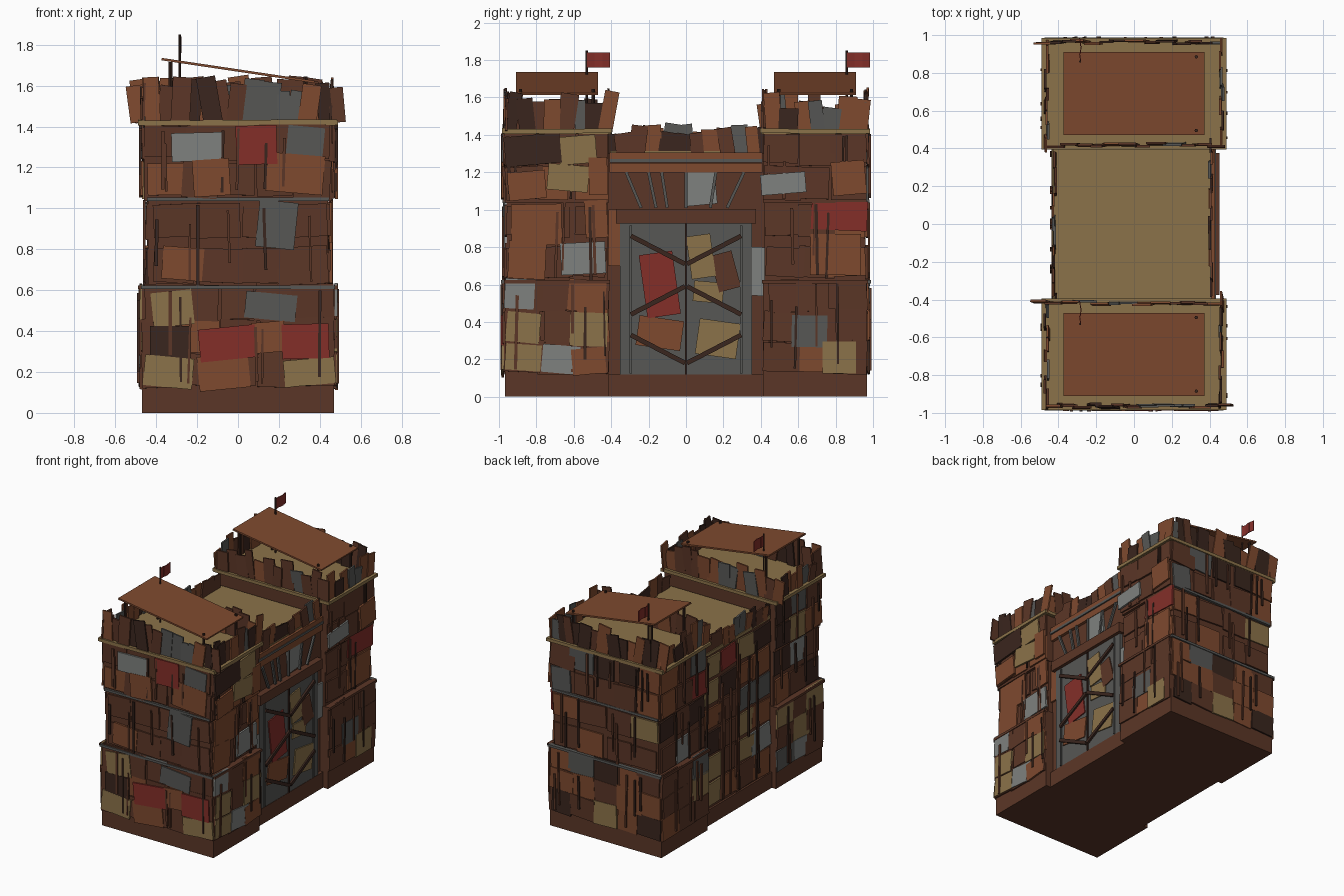
import bpy, bmesh, random
from math import radians, atan2, hypot
from mathutils import Matrix, Vector

if "Cube" in bpy.data.objects:
    bpy.data.objects.remove(bpy.data.objects["Cube"])

random.seed(7)
rnd = random.uniform
Z = Vector((0, 0, 1))
COLORS = {
    "brown": (0.105, 0.037, 0.02), "rust": (0.21, 0.068, 0.028), "tan": (0.26, 0.17, 0.067),
    "red": (0.23, 0.028, 0.022), "grey": (0.095, 0.095, 0.09), "pale": (0.21, 0.22, 0.21),
    "dark": (0.042, 0.019, 0.013)}
MATS = {}
for key, c in COLORS.items():
    MATS[key] = bpy.data.materials.new(key)
    MATS[key].diffuse_color = (*c, 1)


def solid(name, matrix, size, color):
    bm = bmesh.new()
    bmesh.ops.create_cube(bm, size=1, matrix=Matrix.Diagonal((*size, 1)))
    me = bpy.data.meshes.new(name)
    bm.to_mesh(me)
    bm.free()
    me.materials.append(MATS[color])
    ob = bpy.data.objects.new(name, me)
    ob.matrix_world = matrix
    bpy.context.collection.objects.link(ob)


def box(name, lo, hi, color):
    lo, hi = Vector(lo), Vector(hi)
    solid(name, Matrix.Translation((lo + hi) / 2), hi - lo, color)


def plate(name, face, u, z, w, h, t, color, ang=0, tilt=0, out=0):
    """Flat board on a vertical face; face = (origin, outward normal)."""
    origin, n = Vector(face[0]), Vector(face[1])
    U = Z.cross(n)
    m = Matrix((U, Z, n)).transposed().to_4x4()
    m.translation = origin + U * u + Z * z + n * out
    m = m @ Matrix.Rotation(radians(ang), 4, 'Z') @ Matrix.Rotation(radians(tilt), 4, 'X')
    solid(name, m, (w, h, t), color)


def bar(name, face, a, b, w, t, color, out=0):
    d = (b[0] - a[0], b[1] - a[1])
    plate(name, face, (a[0] + b[0]) / 2, (a[1] + b[1]) / 2, hypot(*d), w, t, color,
          atan2(d[1], d[0]) * 57.2958, 0, out)


def rod(name, x, y, z0, z1, r, color):
    bm = bmesh.new()
    bmesh.ops.create_cone(bm, cap_ends=True, segments=8, radius1=r, radius2=r, depth=z1 - z0)
    me = bpy.data.meshes.new(name)
    bm.to_mesh(me)
    bm.free()
    me.materials.append(MATS[color])
    ob = bpy.data.objects.new(name, me)
    ob.location = (x, y, (z0 + z1) / 2)
    bpy.context.collection.objects.link(ob)


MIX = ["brown"] * 7 + ["rust"] * 6 + ["dark"] * 3 + ["tan", "tan", "red", "grey", "pale", "grey"]


def random_panels(face, half, z0, z1, mix=MIX):
    """Rows of overlapping scrap sheets."""
    rows = max(1, round((z1 - z0) / 0.18))
    for r in range(rows):
        z = z0 + (r + 0.5) * (z1 - z0) / rows
        n = max(2, round(half * 2 / 0.2))
        for i in range(n):
            u = -half + (i + 0.5) * 2 * half / n
            w = 2 * half / n * rnd(0.85, 1.15)
            u = max(-half + w / 2, min(half - w / 2, u + rnd(-0.02, 0.02)))
            plate("scrap_panel", face, u, z, w, rnd(0.15, 0.19), 0.012,
                  random.choice(mix), rnd(-4, 4), rnd(-2, 2), rnd(0.003, 0.009))


def battens(face, half, z0, z1, n):
    for _ in range(n):
        h = (z1 - z0) * rnd(0.5, 0.92)
        plate("batten", face, rnd(-half, half) * 0.94, rnd(z0 + h / 2, z1 - h / 2), rnd(0.01, 0.017), h,
              0.012, random.choice(["brown", "dark"]), rnd(-2, 2), 0, 0.018)


def parapet(face, half, z0, hmin, hmax):
    """Uneven row of leaning planks."""
    u = -half
    while u < half:
        w, h = rnd(0.06, 0.105), rnd(hmin, hmax)
        plate("parapet_plank", face, u + w / 2, z0 + h / 2 - 0.01, w, h, 0.012,
              random.choice(["rust", "rust", "brown", "brown", "grey", "dark"]),
              rnd(-11, 11), rnd(-3, 3), rnd(-0.008, 0.01))
        u += w * 0.88


def patches(face, table):
    for i, (u, z, w, h, c) in enumerate(table):
        plate("patch", face, u, z, w, h, 0.014, c, rnd(-6, 6), 0, 0.011 + 0.001 * (i % 4))


# towers: three tiers, deck, parapet, lean-to roof, flag
TIERS = [(0.0, 0.62, 0.47, 0.278), (0.6, 1.05, 0.44, 0.27), (1.04, 1.42, 0.46, 0.275)]
PLAIN = ["brown"] * 6 + ["rust"]
for cy, flag_y in ((-0.69, -0.53), (0.69, 0.86)):
    for k, (z0, z1, hx, hy) in enumerate(TIERS):
        box("tower_tier", (-hx, cy - hy, z0), (hx, cy + hy, z1), "brown")
        faces = [((0, cy - hy, 0), (0, -1, 0), hx), ((hx, cy, 0), (1, 0, 0), hy),
                 ((0, cy + hy, 0), (0, 1, 0), hx), ((-hx, cy, 0), (-1, 0, 0), hy)]
        for j, (o, n, half) in enumerate(faces):
            if n[1] * cy < 0:
                continue
            shown = j == 1 or (j == 0 and cy < 0)
            zb = max(z0 + 0.01, 0.13)
            random_panels((o, n), half, zb, z1, PLAIN if shown else MIX)
            battens((o, n), half, zb, z1, 6 if half > 0.4 else 4)
            if k < 2:
                plate("tier_ledge", (o, n), 0, z1 - 0.005, half * 2 + 0.01, 0.018, 0.03,
                      "grey" if j in (0, 2) else "brown", 0, 0, 0.005)
    box("tower_deck", (-0.475, cy - 0.288, 1.405), (0.475, cy + 0.288, 1.43), "tan")
    for s in (-1, 1):
        plate("deck_trim", ((0, cy + s * 0.285, 0), (0, s, 0)), 0, 1.42, 0.97, 0.024, 0.02, "tan", rnd(-.5, .5))
        plate("deck_trim", ((s * 0.48, cy, 0), (s, 0, 0)), 0, 1.42, 0.59, 0.024, 0.02, "tan", rnd(-.5, .5))
        parapet(((0, cy + s * 0.272, 0), (0, s, 0)), 0.46, 1.43, 0.15, 0.23)
        parapet(((s * 0.462, cy, 0), (s, 0, 0)), 0.27, 1.43, 0.12, 0.22)
        rod("roof_post", 0.33, cy + s * 0.195, 1.42, 1.645, 0.009, "dark")
        rod("roof_post", -0.33, cy + s * 0.195, 1.42, 1.715, 0.009, "dark")
    solid("lean_to_roof", Matrix.Translation((0, cy, 1.674)) @ Matrix.Rotation(0.148, 4, 'Y'),
          (0.755, 0.44, 0.012), "rust")
    rod("flag_pole", -0.285, flag_y, 1.42, 1.85, 0.006, "dark")
    for i in range(3):
        solid("flag", Matrix.Translation((-0.285 + 0.003 * (i % 2), flag_y + 0.021 + i * 0.041, 1.8))
              @ Matrix.Rotation((-1) ** i * 0.15, 4, 'Z'), (0.005, 0.043, 0.08), "red")

# scrap sheets on the front of the near tower
patches(((0, -0.968, 0), (0, -1, 0)), [
    (-.32, .51, .2, .17, "tan"), (-.33, .34, .2, .17, "dark"), (-.34, .2, .24, .15, "tan"),
    (-.05, .34, .28, .16, "red"), (-.07, .2, .25, .17, "rust"), (.16, .52, .25, .13, "grey"),
    (.15, .37, .16, .15, "rust"), (.33, .35, .23, .17, "red"), (.35, .2, .25, .13, "tan"),
    (-.2, 1.3, .25, .14, "pale"), (.09, 1.31, .2, .19, "red"), (-.13, 1.15, .18, .18, "rust"),
    (.33, 1.33, .18, .14, "grey"), (.28, 1.17, .28, .19, "rust")])
patches(((0, -0.96, 0), (0, -1, 0)), [(-.27, .73, .2, .16, "rust"), (.19, .92, .19, .23, "grey")])
# scrap sheets on the gate side of both towers
patches(((0.468, 0, 0), (1, 0, 0)), [
    (-.89, .55, .16, .16, "pale"), (-.87, .37, .18, .16, "tan"), (-.53, .54, .2, .17, "rust"),
    (-.52, .36, .2, .18, "tan"), (-.87, .21, .19, .14, "tan"), (-.67, .2, .2, .15, "pale"),
    (-.52, .19, .18, .14, "rust"), (-.82, 1.32, .3, .16, "dark"), (-.58, 1.32, .2, .15, "tan"),
    (-.63, 1.17, .22, .14, "tan"), (-.47, 1.18, .1, .2, "rust"), (-.85, 1.13, .2, .15, "rust"),
    (.66, .35, .19, .17, "grey"), (.82, .21, .18, .17, "tan"), (.52, 1.14, .24, .11, "pale"),
    (.87, 1.17, .18, .18, "rust")])
patches(((0.442, 0, 0), (1, 0, 0)), [
    (-.8, .92, .27, .22, "rust"), (-.85, .73, .2, .2, "rust"), (-.55, .74, .24, .17, "pale"),
    (-.48, .95, .12, .2, "rust"), (.82, .97, .3, .16, "red"), (.8, .76, .27, .22, "rust")])

# curtain wall between the towers
box("wall_core", (-0.42, -0.42, 0), (0.405, 0.42, 1.3), "brown")
box("wall_deck", (-0.43, -0.405, 1.29), (0.41, 0.405, 1.315), "tan")
box("wall_base", (-0.435, -0.42, 0), (0.43, 0.42, 0.12), "brown")
rear, gate = ((-0.42, 0, 0), (-1, 0, 0)), ((0.405, 0, 0), (1, 0, 0))
random_panels(rear, 0.4, 0.13, 1.29)
battens(rear, 0.4, 0.13, 1.29, 10)
parapet(rear, 0.38, 1.31, 0.09, 0.16)
parapet(gate, 0.38, 1.31, 0.09, 0.16)
patches(gate, [(.38, .67, .1, .26, "pale"), (.08, 1.12, .16, .19, "pale"), (-.38, .85, .07, .3, "rust")])

# beams over the gate and fanned bars
plate("top_beam", gate, 0, 1.285, 0.82, 0.04, 0.03, "rust", 0, 0, 0.01)
plate("grey_rail", gate, 0, 1.262, 0.82, 0.018, 0.035, "grey", 0, 0, 0.012)
plate("lower_beam", gate, 0, 1.225, 0.82, 0.05, 0.025, "rust", 0, 0, 0.01)
plate("lintel", gate, 0, 0.965, 0.75, 0.075, 0.05, "brown", 0, 0, 0.022)
for a, b in ((-.24, -.32), (-.16, -.2), (-.1, -.13), (0, 0), (.13, .16), (.22, .31)):
    bar("fan_bar", gate, (a, 1.01), (b, 1.2), 0.016, 0.016, "grey", 0.022)

# double gate with patches and zigzag braces
for s in (-1, 1):
    plate("gate_leaf", gate, s * 0.178, 0.525, 0.35, 0.81, 0.025, "grey", 0, 0, 0.01)
    plate("gate_strap", gate, s * 0.295, 0.52, 0.012, 0.79, 0.012, "grey", 0, 0, 0.025)
    for outer, inner in ((.86, .71), (.44, .59), (.33, .18)):
        bar("gate_brace", gate, (s * 0.295, outer), (s * 0.005, inner), 0.025, 0.016, "dark", 0.034)
plate("gate_seam", gate, 0, 0.52, 0.012, 0.8, 0.014, "dark", 0, 0, 0.024)
for u, z, w, h, a, c in ((-.14, .6, .18, .34, 8, "red"), (-.14, .34, .24, .16, -8, "rust"),
                         (.08, .75, .13, .23, 8, "tan"), (.21, .67, .12, .2, 15, "brown"),
                         (.12, .56, .16, .11, -5, "tan"), (.17, .31, .22, .19, -8, "tan")):
    plate("gate_patch", gate, u, z, w, h, 0.01, c, a, 0, 0.026)

for m in bpy.data.materials:
    if m.users and not m.is_grease_pencil:
        m.use_nodes = True
        m.node_tree.nodes["Principled BSDF"].inputs["Base Color"].default_value = m.diffuse_color
